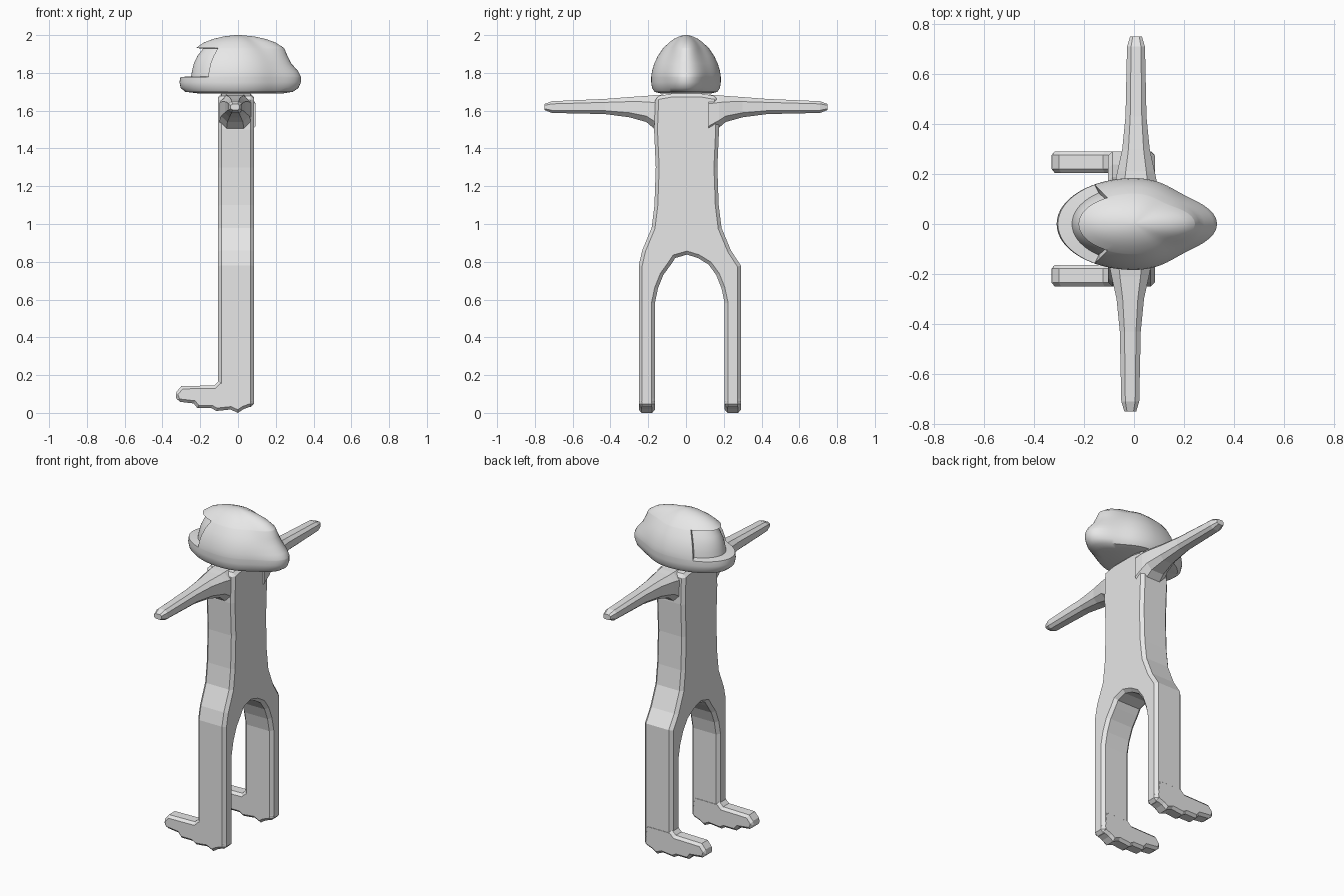
import bpy, bmesh, math

cube = bpy.data.objects.get("Cube")
if cube:
    bpy.data.objects.remove(cube)

grey = bpy.data.materials.new("plain_grey")
grey.use_nodes = True
GREY = (0.8, 0.8, 0.8, 1)
grey.diffuse_color = GREY
grey.node_tree.nodes["Principled BSDF"].inputs["Base Color"].default_value = GREY


def finish(name, bm, smooth=None):
    bmesh.ops.recalc_face_normals(bm, faces=bm.faces)
    mesh = bpy.data.meshes.new(name)
    bm.to_mesh(mesh)
    bm.free()
    ob = bpy.data.objects.new(name, mesh)
    bpy.context.collection.objects.link(ob)
    mesh.materials.append(grey)
    if smooth:
        bpy.ops.object.select_all(action='DESELECT')
        ob.select_set(True)
        bpy.context.view_layer.objects.active = ob
        bpy.ops.object.shade_smooth_by_angle(angle=math.radians(smooth))
    return ob


def slab(name, points, shift, width):
    """Extrude a closed profile and chamfer its rim."""
    bm = bmesh.new()
    face = bm.faces.new([bm.verts.new(p) for p in points])
    out = bmesh.ops.extrude_face_region(bm, geom=[face])
    moved = [v for v in out["geom"] if isinstance(v, bmesh.types.BMVert)]
    bmesh.ops.translate(bm, verts=moved, vec=shift)
    ob = finish(name, bm)
    mod = ob.modifiers.new("chamfer", 'BEVEL')
    mod.width = width
    mod.segments = 1
    mod.limit_method = 'ANGLE'
    mod.angle_limit = math.radians(60)
    return ob


def loft(name, rings, smooth=None):
    """Skin closed rings of equal length and cap both ends."""
    bm = bmesh.new()
    rows = [[bm.verts.new(p) for p in ring] for ring in rings]
    n = len(rows[0])
    for a, b in zip(rows, rows[1:]):
        for i in range(n):
            j = (i + 1) % n
            bm.faces.new((a[i], a[j], b[j], b[i]))
    bm.faces.new(rows[0])
    bm.faces.new(rows[-1])
    return finish(name, bm, smooth)


# Torso and legs: half outline from neck down to crotch, mirrored
half = [(0.08, 1.69), (0.165, 1.675), (0.172, 1.5), (0.163, 1.3), (0.17, 1.1),
        (0.185, 0.98), (0.235, 0.86), (0.27, 0.78), (0.27, 0.03),
        (0.185, 0.03), (0.185, 0.58), (0.168, 0.66), (0.14, 0.73),
        (0.10, 0.785), (0.06, 0.82)]


def outline(sign):
    return [(-0.105, sign * h + (0.02 if z < 0.82 else 0.003), z) for h, z in half]


slab("torso_and_legs", outline(1) + [(-0.105, 0.005, 0.838)] + outline(-1)[::-1],
     (0.19, 0, 0), 0.018)

# Arms: chamfered box sections along y (distance, half depth, low, high)
stations = [(0.12, 0.085, 1.47, 1.685), (0.175, 0.082, 1.51, 1.682),
            (0.21, 0.075, 1.54, 1.678), (0.30, 0.055, 1.565, 1.672),
            (0.43, 0.042, 1.582, 1.662), (0.71, 0.036, 1.588, 1.65),
            (0.75, 0.024, 1.604, 1.635)]
for side, sign, centre in (("left", -1, -0.015), ("right", 1, 0.008)):
    rings = []
    for y, d, low, high in stations:
        mid, h = (low + high) / 2, (high - low) / 2
        k = 0.55
        corners = [(1, k), (k, 1), (-k, 1), (-1, k), (-1, -k), (-k, -1), (k, -1), (1, -k)]
        rings.append([(centre + d * a, sign * y, mid + h * b) for a, b in corners])
    loft(side + "_arm", rings)

# Feet: side profile with a scalloped sole
foot = [(0.07, 0.17), (-0.1, 0.17), (-0.125, 0.145), (-0.3, 0.142), (-0.335, 0.10),
        (-0.32, 0.06), (-0.235, 0.05), (-0.215, 0.025), (-0.14, 0.025),
        (-0.115, 0.01), (-0.04, 0.018), (0.0, 0.0), (0.03, 0.02),
        (0.07, 0.035), (0.083, 0.06)]
for side, y in (("left", -0.25), ("right", 0.205)):
    slab(side + "_foot", [(x, y, z) for x, z in foot], (0, 0.086, 0), 0.015)

# Head: level rings (height, front reach, back reach, half width)
levels = [(1.69, 0.20, 0.23, 0.13), (1.70, 0.28, 0.29, 0.167),
          (1.72, 0.303, 0.32, 0.18), (1.75, 0.31, 0.333, 0.184),
          (1.778, 0.305, 0.333, 0.184), (1.782, 0.303, 0.332, 0.184),
          (1.81, 0.297, 0.318, 0.18), (1.85, 0.285, 0.282, 0.168),
          (1.89, 0.262, 0.262, 0.149), (1.928, 0.225, 0.246, 0.123),
          (1.932, 0.222, 0.243, 0.12), (1.96, 0.182, 0.20, 0.09),
          (1.98, 0.13, 0.145, 0.064), (1.993, 0.075, 0.085, 0.036),
          (2.0, 0.015, 0.015, 0.01)]
STEPS = 96
rings = []
for z, front, back, w in levels:
    ring = []
    for i in range(STEPS):
        t = 2 * math.pi * i / STEPS
        c, s = math.cos(t), math.sin(t)
        turn = math.atan2(s, c)
        reach = front if c < 0 else min(back, 1.3 * w)
        r = 1 / math.hypot(c / reach, s / w)
        # Rear bulge
        if c > 0:
            r += (back - reach) * math.exp(-(turn / 0.36) ** 2)
        # Sunken face opening above the chin bar
        if abs(turn) > math.radians(138) and 1.78 < z < 1.93:
            r *= 0.82
        ring.append((r * c, r * s, z))
    rings.append(ring)
loft("head", rings, 35)
